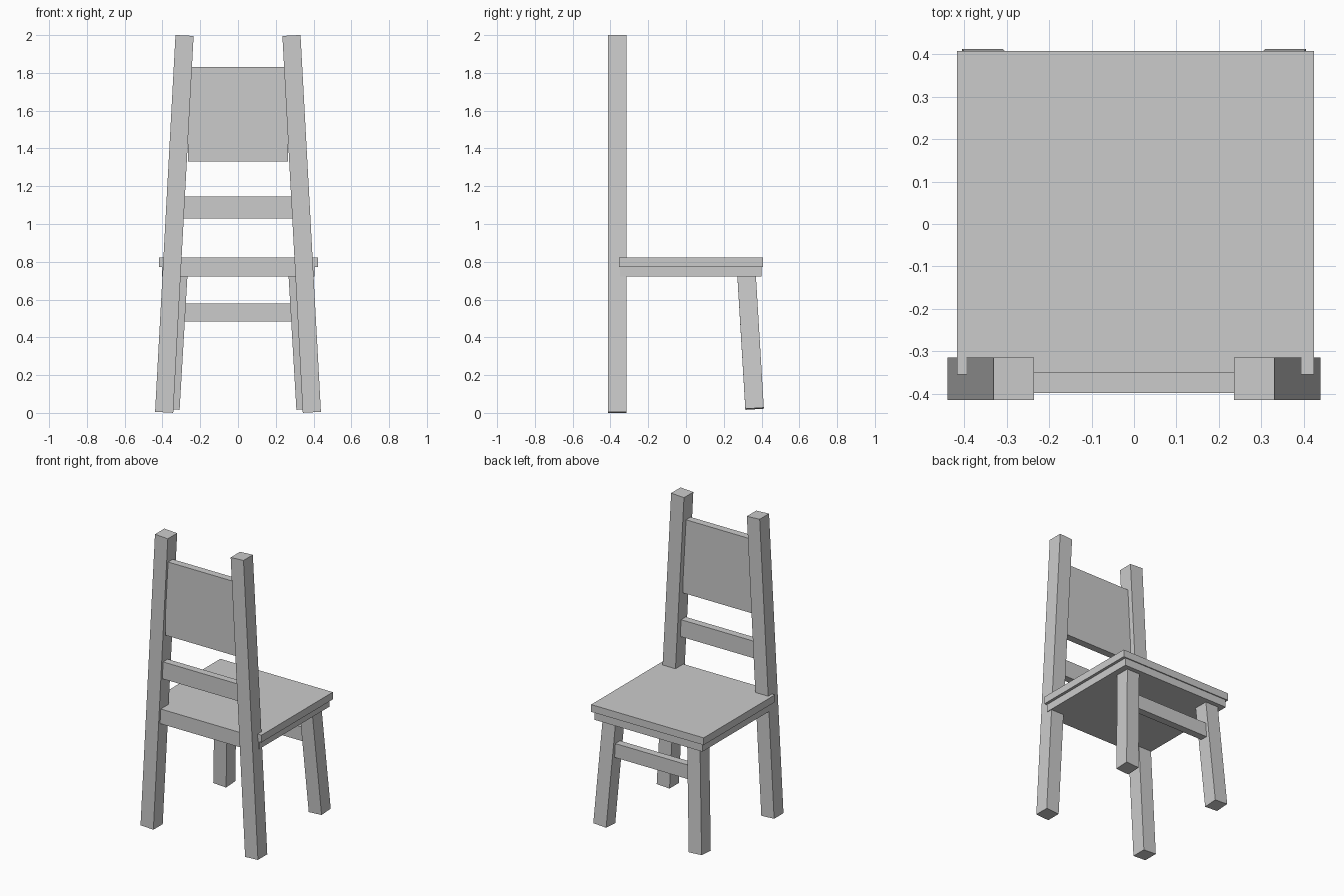
import bpy
import bmesh
from mathutils import Vector, Matrix

if "Cube" in bpy.data.objects:
    bpy.data.objects.remove(bpy.data.objects["Cube"])


def make_box(name, size, matrix):
    bm = bmesh.new()
    bmesh.ops.create_cube(bm, size=1, matrix=matrix @ Matrix.Diagonal((*size, 1)))
    mesh = bpy.data.meshes.new(name)
    bm.to_mesh(mesh)
    bm.free()
    obj = bpy.data.objects.new(name, mesh)
    bpy.context.collection.objects.link(obj)
    return obj


def block(name, x, y, z):
    """Axis-aligned box from (min, max) ranges."""
    ranges = (x, y, z)
    centre = Vector([(a + b) / 2 for a, b in ranges])
    return make_box(name, [b - a for a, b in ranges], Matrix.Translation(centre))


def bar(name, bottom, top, width, depth):
    """Leaning square-ended bar between two end centres."""
    bottom, top = Vector(bottom), Vector(top)
    axis = top - bottom
    turn = Vector((0, 0, 1)).rotation_difference(axis).to_matrix().to_4x4()
    return make_box(name, (width, depth, axis.length),
                    Matrix.Translation((bottom + top) / 2) @ turn)


# Legs: tall back posts and splayed front legs
for side, s in (("left", -1), ("right", 1)):
    bar(f"back_post_{side}", (s * 0.391, -0.364, 0.003), (s * 0.283, -0.364, 1.998), 0.096, 0.1)
    bar(f"front_leg_{side}", (s * 0.357, 0.363, 0.022), (s * 0.315, 0.32, 0.74), 0.096, 0.098)

# Seat board and the slightly smaller slab beneath it
block("seat", (-0.417, 0.424), (-0.355, 0.407), (0.773, 0.822))
block("seat_base", (-0.403, 0.405), (-0.35, 0.4), (0.722, 0.773))

# Back panel and rails, running into the leaning posts
REAR = (-0.398, -0.349)
block("back_panel", (-0.265, 0.265), REAR, (1.33, 1.83))
block("back_rail", (-0.31, 0.31), REAR, (1.03, 1.145))
block("seat_rail", (-0.325, 0.325), REAR, (0.722, 0.822))

# Stretcher between the front legs
block("front_stretcher", (-0.31, 0.31), (0.31, 0.36), (0.485, 0.58))
